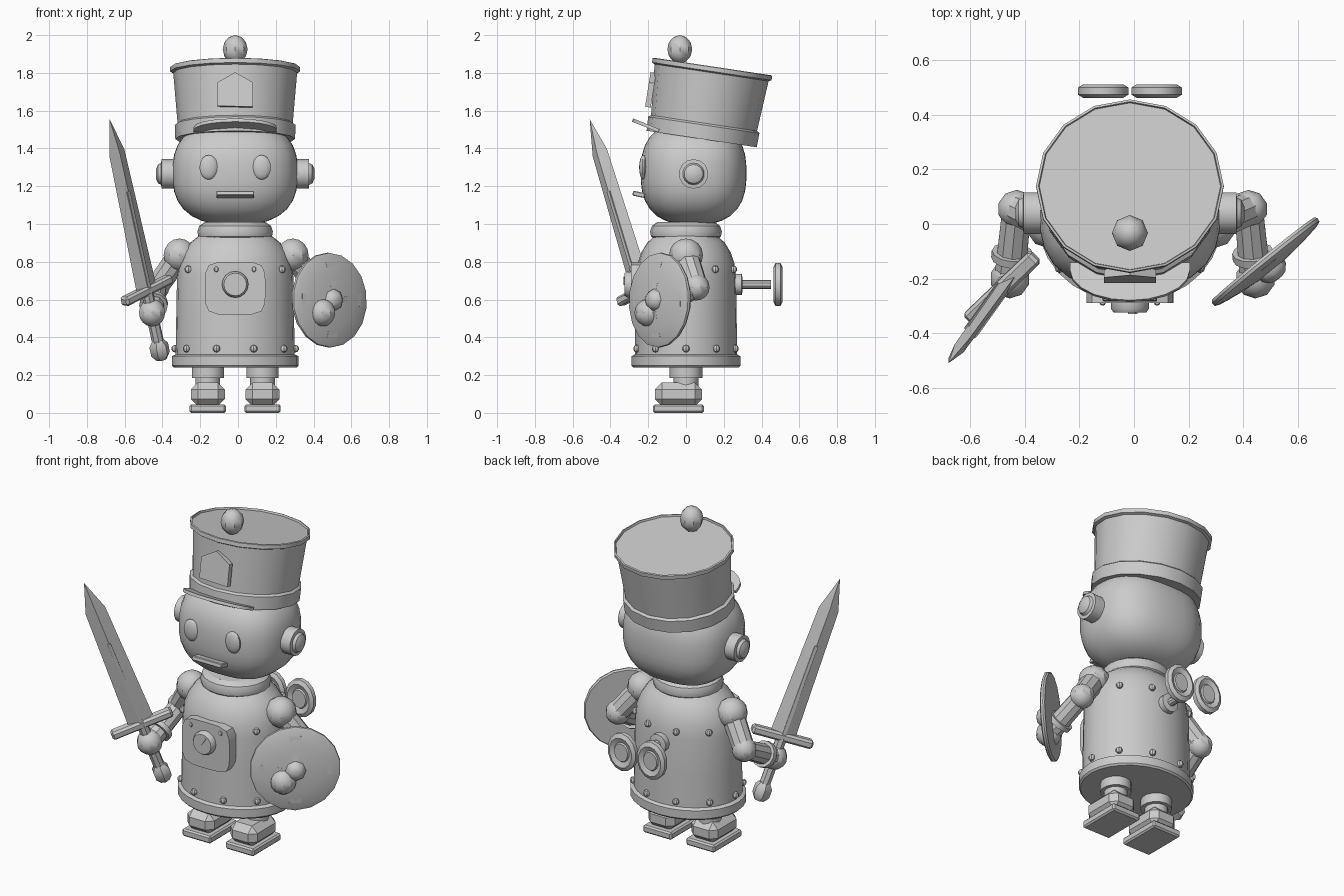
import bpy, bmesh
from math import pi, sin, cos, radians
from mathutils import Vector, Matrix

if "Cube" in bpy.data.objects:
    bpy.data.objects.remove(bpy.data.objects["Cube"])

CX = -0.015  # body centre line


def finish(name, bm, mat=Matrix()):
    bm.transform(mat)
    bmesh.ops.recalc_face_normals(bm, faces=bm.faces)
    me = bpy.data.meshes.new(name)
    bm.to_mesh(me)
    bm.free()
    ob = bpy.data.objects.new(name, me)
    bpy.context.collection.objects.link(ob)
    return ob


def place(loc, rot=Matrix(), scale=(1, 1, 1)):
    return Matrix.Translation(loc) @ rot.to_4x4() @ Matrix.Diagonal((*scale, 1))


def rx(deg):
    return Matrix.Rotation(radians(deg), 4, 'X')


def aim(direction):
    return Vector(direction).to_track_quat('Z', 'Y').to_matrix().to_4x4()


def lathe(name, profile, mat, seg=16):
    """Closed turned shape from (radius, height) points about local z."""
    bm = bmesh.new()
    rings = [[bm.verts.new((r * sin(2 * pi * i / seg), r * cos(2 * pi * i / seg), z))
              for i in range(seg)] for r, z in profile]
    for a, b in zip(rings, rings[1:]):
        for i in range(seg):
            j = (i + 1) % seg
            bm.faces.new((a[i], a[j], b[j], b[i]))
    bm.faces.new(rings[0])
    bm.faces.new(rings[-1])
    return finish(name, bm, mat)


def tube(name, p, q, r1, r2, seg=10):
    p, q = Vector(p), Vector(q)
    return lathe(name, [(r1, 0), (r2, (q - p).length)], place(p, aim(q - p)), seg)


def ball(name, loc, size, u=10, v=8, power=2, rot=Matrix()):
    """Ellipsoid; a power above 2 makes it boxier."""
    bm = bmesh.new()
    bmesh.ops.create_uvsphere(bm, u_segments=u, v_segments=v, radius=1)
    for w in bm.verts:
        w.co /= sum(abs(c) ** power for c in w.co) ** (1 / power)
    return finish(name, bm, place(loc, rot, size))


def prism(name, outline, thick, mat):
    bm = bmesh.new()
    lo = [bm.verts.new((x, y, 0)) for x, y in outline]
    hi = [bm.verts.new((x, y, thick)) for x, y in outline]
    bm.faces.new(lo)
    bm.faces.new(hi)
    n = len(lo)
    for i in range(n):
        bm.faces.new((lo[i], lo[(i + 1) % n], hi[(i + 1) % n], hi[i]))
    return finish(name, bm, mat)


def box(name, loc, size, bevel=0.0, rot=Matrix()):
    bm = bmesh.new()
    bmesh.ops.create_cube(bm, size=1, matrix=Matrix.Diagonal((*size, 1)))
    if bevel:
        bmesh.ops.bevel(bm, geom=bm.edges[:], offset=bevel, segments=1, affect='EDGES')
    return finish(name, bm, place(loc, rot))


# Body and collar
lathe("body", [(.325, .24), (.335, .25), (.335, .30), (.315, .31), (.312, .5), (.308, .72),
               (.298, .79), (.275, .85), (.24, .90), (.19, .94)],
      place((CX, 0, 0), scale=(1, .86, 1)), 28)
lathe("collar", [(.17, .915), (.195, .935), (.2, .96), (.19, .99), (.16, 1.01)],
      place((CX, 0, 0), scale=(1, .95, 1)), 20)

# Rivets, two rings of ten
for z, r in ((.34, .318), (.76, .307)):
    for i in range(10):
        a = radians(18 + 36 * i)
        ball("rivet", (CX + r * sin(a), -.86 * r * cos(a), z), (.02, .02, .02), 8, 5)

# Chest panel with dial
sq = []
for i in range(24):
    c, s = cos(2 * pi * i / 24), sin(2 * pi * i / 24)
    k = (abs(c) ** 5 + abs(s) ** 5) ** -.2
    sq.append((.16 * c * k, .14 * s * k))
prism("chest_panel", sq, .09, place((CX, -.2, .66), rx(90)))
lathe("dial", [(.07, 0), (.07, .03), (.06, .045)], place((CX, -.28, .68), rx(90)), 16)
box("dial_needle", (CX + .01, -.326, .7), (.008, .008, .05), 0, Matrix.Rotation(.6, 4, 'Y'))
for s in (-1, 1):
    ball("panel_screw", (CX + s * .1, -.29, .76), (.012, .01, .015), 8, 5)

# Head, eyes and mouth
ball("head", (CX, .04, 1.27), (.332, .28, .275), 28, 18, 2.6)
box("mouth", (CX, -.25, 1.157), (.2, .065, .026), .004, rx(-12))
for s in (-1, 1):
    ball("eye", (CX + s * .14, -.226, 1.30), (.05, .022, .065), 14, 10)
    side = aim((s, 0, 0))
    lathe("ear", [(.078, 0), (.078, .09), (.058, .092), (.05, .108), (.025, .12)],
          place((CX + s * .3, .04, 1.265), side), 14)

# Hat, leaning back
lean = rx(-8.5)
lathe("hat", [(.27, 0), (.317, 0), (.32, .075), (.305, .085), (.328, .355), (.344, .362),
              (.344, .385), (.335, .388), (.332, .376)],
      place((CX, .083, 1.45), lean, (1, .93, 1)), 16)
ball("hat_bobble", (CX, -.033, 1.925), (.066, .066, .075), 8, 6)
prism("hat_badge", [(-.095, -.09), (.095, -.095), (.095, .035), (0, .09), (-.095, .035)],
      .03, place((CX, -.172, 1.71), rx(81)))
prism("hat_visor", [(.22, .03)] + [(.22 * cos(a * pi / 10), -.12 * sin(a * pi / 10))
                                   for a in range(11)] + [(-.22, .03)],
      .018, place((CX, -.175, 1.497), rx(-22)))

# Legs and feet
for s in (-1, 1):
    x = CX + s * .145
    lathe("leg_socket", [(.087, .185), (.087, .245)], place((x, 0, 0)), 14)
    lathe("ankle", [(.066, .12), (.066, .2)], place((x, 0, 0)), 12)
    box("shoe", (x, -.04, .098), (.18, .25, .125), .037)
    box("sole", (x, -.04, .0225), (.192, .27, .045), .009)

# Arms
for s in (-1, 1):
    sh = Vector((s * .30 - .01, 0, .835))
    el = Vector((s * .425 - .005, .055, .665))
    ha = Vector((s * .45 - .005, -.2, .53))
    ball("shoulder", sh, (.088, .09, .088))
    tube("upper_arm", sh, el, .066, .062)
    ball("elbow", el, (.07, .07, .07))
    tube("forearm", el, ha, .055, .06)
    tube("cuff", el.lerp(ha, .62), el.lerp(ha, .72), .076, .076, 12)
    ball("fist", ha, (.073, .073, .073))

# Sword in its own frame: x across the blade, z along it
tip, pommel = Vector((-.68, -.51, 1.555)), Vector((-.415, -.14, .335))
zd = (tip - pommel).normalized()
xd = Vector((.125, .12, .06))
xd = (xd - zd * xd.dot(zd)).normalized()
frame = Matrix((xd, zd.cross(xd), zd)).transposed().to_4x4()
L = (tip - pommel).length


def on_sword(t):
    return pommel + zd * t


bm = bmesh.new()
rings = []
for w, d, t in ((.075, .026, .33), (.058, .022, L - .19)):
    rings.append([bm.verts.new(c) for c in ((w, 0, t), (0, d, t), (-w, 0, t), (0, -d, t))])
point = bm.verts.new((0, 0, L))
bm.faces.new(rings[0])
for i in range(4):
    j = (i + 1) % 4
    bm.faces.new((rings[0][i], rings[0][j], rings[1][j], rings[1][i]))
    bm.faces.new((rings[1][i], rings[1][j], point))
finish("sword_blade", bm, place(pommel, frame))
box("sword_fuller", on_sword(.62), (.02, .054, .55), 0, frame)
box("sword_guard", on_sword(.335), (.36, .06, .05), .012, frame)
tube("sword_grip", on_sword(0), on_sword(.33), .032, .032, 8)
lathe("sword_pommel", [(.03, -.055), (.052, -.025), (.052, .025), (.03, .055)],
      place(pommel, frame), 6)

# Shield on the other arm
face = aim((.63, -.78, .03))
hub = Vector((.485, -.142, .597))
lathe("shield", [(.245, -.018), (.252, -.008), (.25, .004), (.23, .012), (.15, .025), (.06, .034)],
      place(hub, face), 18)
lathe("shield_boss", [(.06, .02), (.056, .045), (.035, .068), (.015, .074)], place(hub, face), 8)
for i in range(4):
    turn = face @ Matrix.Rotation(i * pi / 2, 4, 'Z') @ Matrix.Rotation(radians(7), 4, 'Y')
    prism("shield_strap", [(.06, -.015), (.2, -.035), (.2, .035), (.06, .015)], .008,
          place(hub + (face.to_3x3() @ Vector((0, 0, .034))), turn))

# Wind-up key on the back
back = aim((0, 1, 0))
lathe("key_collar", [(.056, 0), (.056, .045), (.03, .05)], place((CX, .25, .68), back), 12)
tube("key_shaft", (CX, .25, .68), (CX, .45, .68), .024, .024)
for s in (-1, 1):
    lathe("key_wing", [(.045, .004), (.05, .012), (.075, 0), (.095, .012), (.095, .038),
                       (.075, .05), (.05, .038), (.045, .046)],
          place((CX + s * .098, .462, .68), rx(-90), (1, 1.2, 1)), 14)

# Smooth shading with crisp edges
bpy.ops.object.select_all(action='SELECT')
bpy.context.view_layer.objects.active = bpy.context.selected_objects[0]
bpy.ops.object.shade_smooth_by_angle(angle=radians(35))
